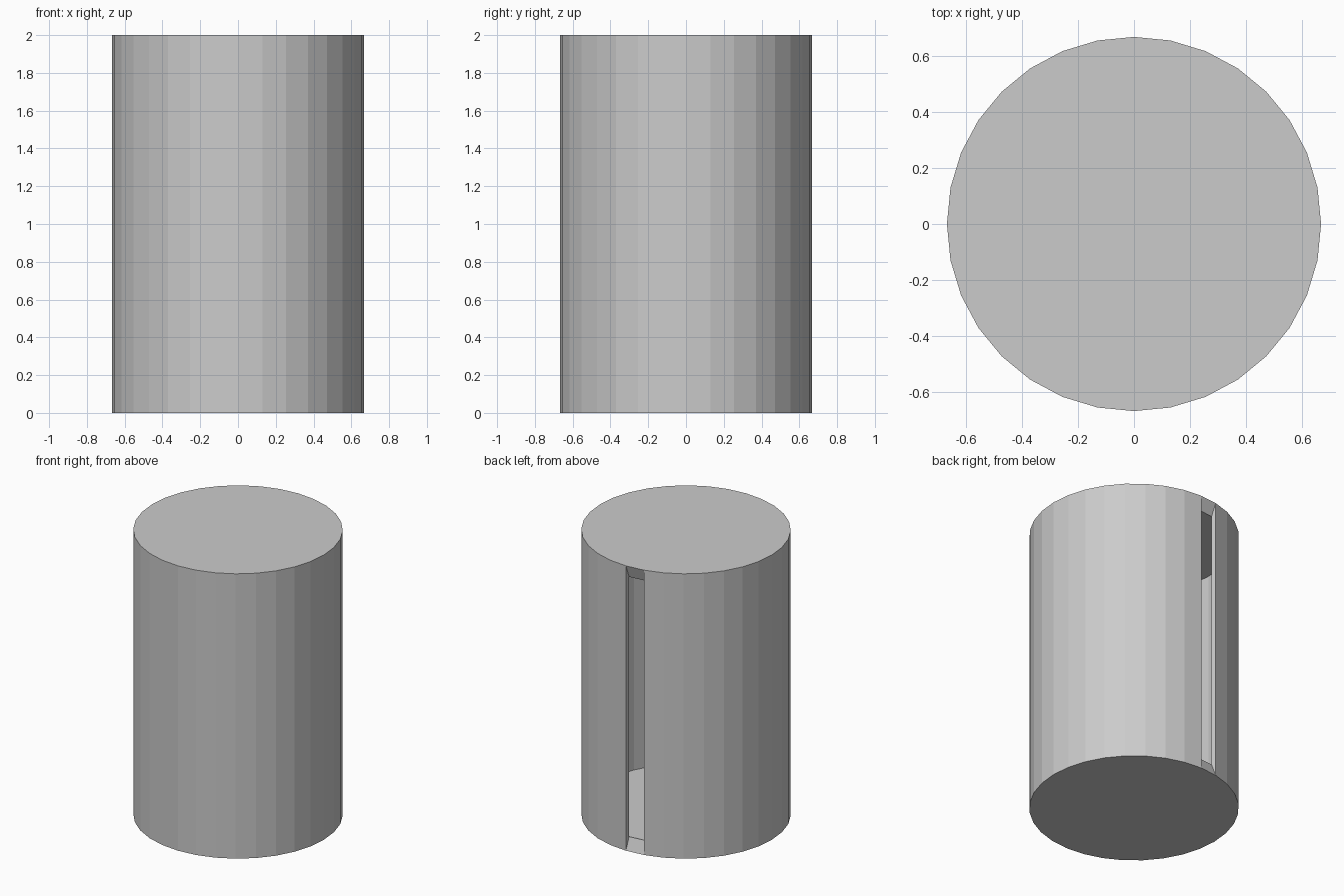
import bpy, bmesh, math

if "Cube" in bpy.data.objects:
    bpy.data.objects.remove(bpy.data.objects["Cube"])

SIDES = 32

# Drum body: capped 32-sided cylinder, stretched to its final proportions by scale
bpy.ops.mesh.primitive_cylinder_add(vertices=SIDES, radius=1, depth=2, location=(0, 0, 1))
body = bpy.context.object
body.name = "hollow_drum"
body.scale = (2 / 3, 2 / 3, 1)

# Slot: one side panel removed at the back, just left of the centre line
slot_angle = math.pi / 2 + math.pi / SIDES
bm = bmesh.new()
bm.from_mesh(body.data)
sides = [f for f in bm.faces if len(f.verts) == 4]
slot = max(sides, key=lambda f: f.normal.x * math.cos(slot_angle) + f.normal.y * math.sin(slot_angle))
bmesh.ops.delete(bm, geom=[slot], context='FACES_ONLY')
bm.to_mesh(body.data)
bm.free()

# Wall thickness, growing inward
wall = body.modifiers.new("wall", 'SOLIDIFY')
wall.thickness = 0.1
wall.offset = -1
